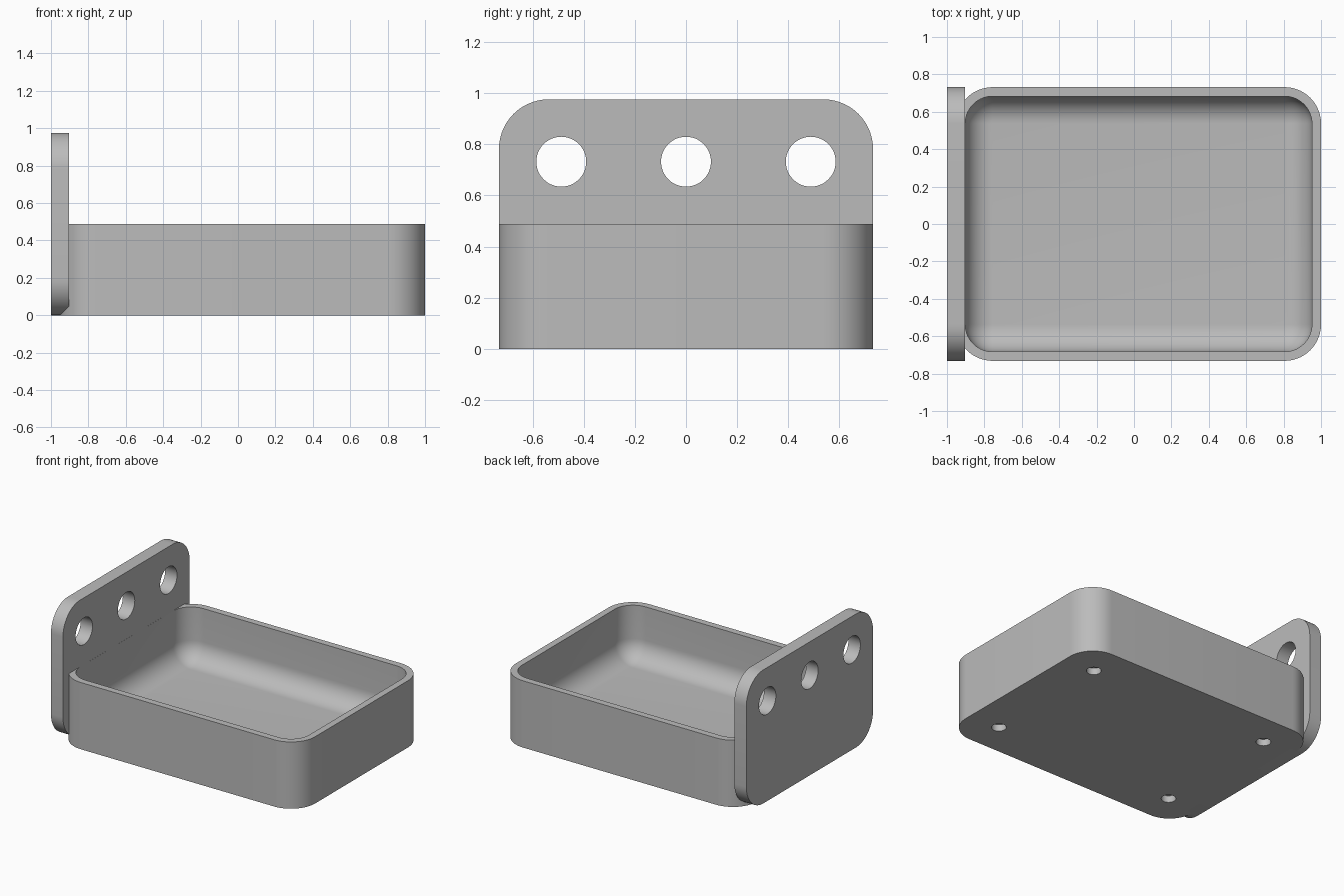
import bpy
import bmesh
from math import sin, cos, pi
from mathutils import Matrix, Vector

if "Cube" in bpy.data.objects:
    bpy.data.objects.remove(bpy.data.objects["Cube"])

U = 2 / 205            # one design unit
CX = 2.5 * U           # tray centre in x
SEG = 14               # segments per rounded corner

grey = bpy.data.materials.new("plain grey")
grey.use_nodes = True
COLOUR = (0.5, 0.5, 0.5, 1)
grey.diffuse_color = COLOUR
grey.node_tree.nodes["Principled BSDF"].inputs["Base Color"].default_value = COLOUR


def rounded_rect(half_a, half_b, r):
    """Counter-clockwise outline of a rounded rectangle."""
    pts = []
    corners = [(1, 1), (-1, 1), (-1, -1), (1, -1)]
    for q, (sa, sb) in enumerate(corners):
        for i in range(SEG + 1):
            t = (q + i / SEG) * pi / 2
            pts.append((sa * (half_a - r) + r * cos(t),
                        sb * (half_b - r) + r * sin(t)))
    return pts


def loft(name, rings):
    """Closed solid skinned through a list of matching rings."""
    bm = bmesh.new()
    loops = [[bm.verts.new(p) for p in ring] for ring in rings]
    for lo, hi in zip(loops, loops[1:]):
        for i in range(len(lo)):
            j = (i + 1) % len(lo)
            bm.faces.new((lo[i], lo[j], hi[j], hi[i]))
    bm.faces.new(loops[0][::-1])
    bm.faces.new(loops[-1])
    bmesh.ops.remove_doubles(bm, verts=bm.verts, dist=1e-5)
    bmesh.ops.recalc_face_normals(bm, faces=bm.faces)
    return finish(name, bm)


def finish(name, bm):
    mesh = bpy.data.meshes.new(name)
    bm.to_mesh(mesh)
    bm.free()
    mesh.materials.append(grey)
    obj = bpy.data.objects.new(name, mesh)
    bpy.context.collection.objects.link(obj)
    return obj


def drill(obj, centres, radius, depth, axis):
    """Cut round holes, each centred on a point and running along an axis."""
    bm = bmesh.new()
    turn = Vector((0, 0, 1)).rotation_difference(Vector(axis)).to_matrix().to_4x4()
    for c in centres:
        bmesh.ops.create_cone(bm, cap_ends=True, segments=48, radius1=radius,
                              radius2=radius, depth=depth,
                              matrix=Matrix.Translation(c) @ turn)
    cutter = finish("hole_cutter", bm)
    cutter.hide_render = True
    mod = obj.modifiers.new("holes", "BOOLEAN")
    mod.operation = "DIFFERENCE"
    mod.solver = "EXACT"
    mod.object = cutter
    select(obj)
    bpy.ops.object.modifier_apply(modifier=mod.name)
    bpy.data.objects.remove(cutter)


def select(obj):
    bpy.ops.object.select_all(action="DESELECT")
    obj.select_set(True)
    bpy.context.view_layer.objects.active = obj


# Tray: outer shell, rim, then inner wall curving into the floor
L, W, H = 100 * U, 75 * U, 50 * U
WALL, FLOOR, FILLET, CORNER = 5 * U, 10 * U, 15 * U, 20 * U


def tray_ring(inset, z):
    outline = rounded_rect(L - inset, W - inset, CORNER - inset)
    return [(CX + x, y, z) for x, y in outline]


rings = [tray_ring(0, 0), tray_ring(0, H), tray_ring(WALL, H)]
for i in range(13):
    t = i / 12 * pi / 2
    rings.append(tray_ring(WALL + FILLET * (1 - cos(t)),
                           FLOOR + FILLET * (1 - sin(t))))
tray = loft("tray", rings)

# Four blind sockets under the tray
sockets = [(CX + sx * 75 * U, sy * 50 * U, 0) for sx in (-1, 1) for sy in (-1, 1)]
drill(tray, sockets, 5 * U, 10 * U, (0, 0, 1))

# Upright mounting plate with three through holes
outline = rounded_rect(W, 50 * U, CORNER)
back_x, face_x = -1, -1 + 9.95 * U
plate = loft("mounting_plate", [[(x, y, z + 50 * U) for y, z in outline]
                                for x in (back_x, face_x)])
drill(plate, [(-0.95, k * 50 * U, 75 * U) for k in (-1, 0, 1)],
      10 * U, 0.4, (1, 0, 0))

for obj in (tray, plate):
    select(obj)
    bpy.ops.object.shade_smooth_by_angle(angle=pi / 6)
